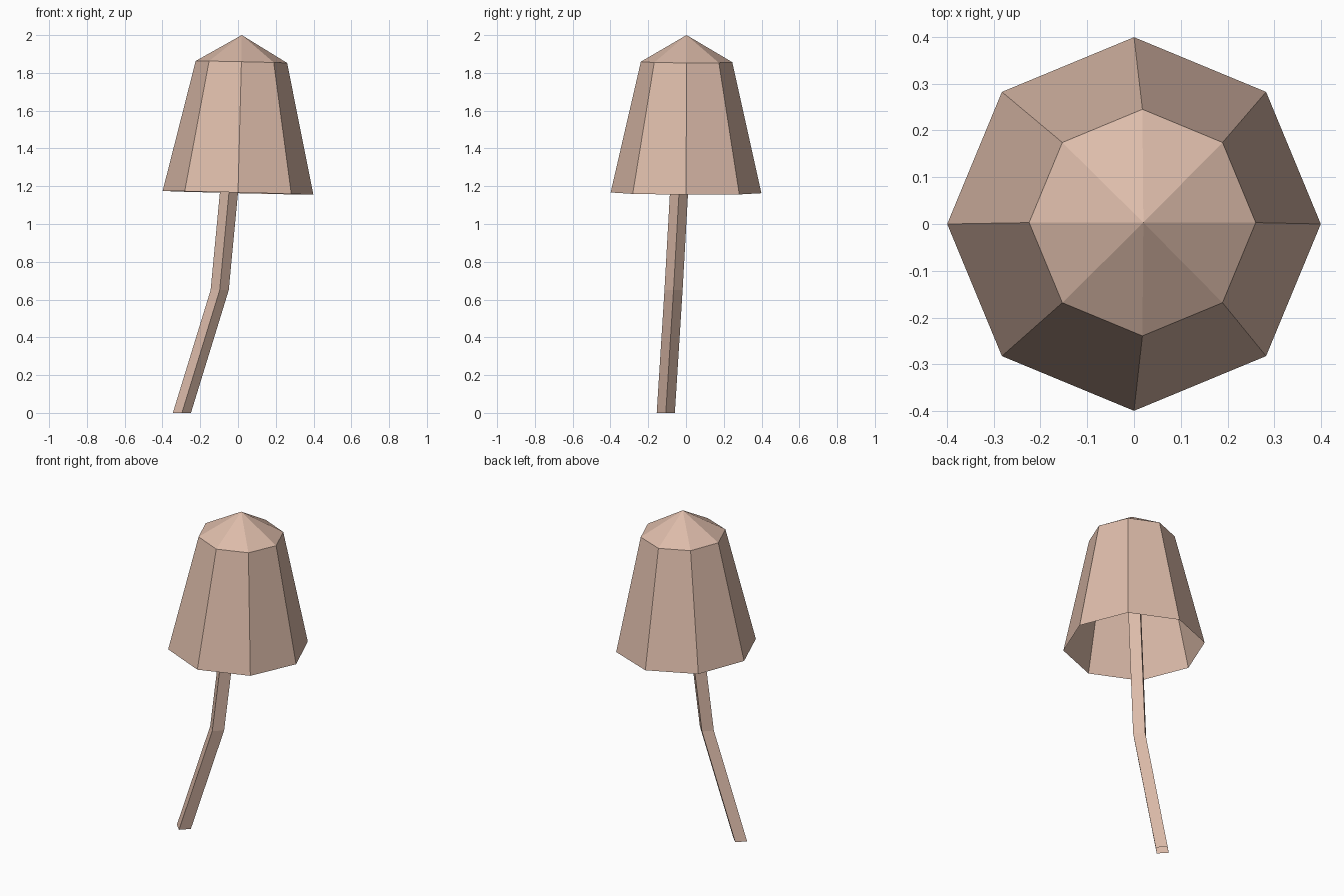
import bpy, bmesh, math

if "Cube" in bpy.data.objects:
    bpy.data.objects.remove(bpy.data.objects["Cube"])

skin = bpy.data.materials.new("pale_pinkish_tan")
skin.diffuse_color = (0.72, 0.50, 0.40, 1)
skin.use_nodes = True
skin.node_tree.nodes["Principled BSDF"].inputs["Base Color"].default_value = skin.diffuse_color


def ring(bm, centre, radius, sides, tilt=(0, 0)):
    # Ring of vertices; tilt is the z slope along x and y
    verts = []
    for i in range(sides):
        a = 2 * math.pi * i / sides
        x, y = radius * math.cos(a), radius * math.sin(a)
        verts.append(bm.verts.new((centre[0] + x, centre[1] + y,
                                   centre[2] + tilt[0] * x + tilt[1] * y)))
    return verts


def bridge(bm, low, high):
    n = len(low)
    for i in range(n):
        j = (i + 1) % n
        bm.faces.new((low[i], low[j], high[j], high[i]))


def finish(bm, name):
    me = bpy.data.meshes.new(name)
    bm.to_mesh(me)
    bm.free()
    me.materials.append(skin)
    ob = bpy.data.objects.new(name, me)
    bpy.context.collection.objects.link(ob)


# Open bell-shaped cap, eight sides, leaning slightly to the right
bm = bmesh.new()
rim = ring(bm, (0, 0, 1.165), 0.399, 8, (-0.025, -0.005))
shoulder = ring(bm, (0.018, 0.003, 1.858), 0.242, 8, (-0.022, -0.005))
bridge(bm, rim, shoulder)
tip = bm.verts.new((0.02, 0.003, 2.0))
for i in range(8):
    bm.faces.new((shoulder[i], shoulder[(i + 1) % 8], tip))
finish(bm, "mushroom_cap")

# Bent four-sided stem, open at the ends, running up inside the cap
bm = bmesh.new()
path = [(-0.297, -0.107, 0), (-0.097, -0.066, 0.65), (0.018, 0.002, 1.86)]
rings = [ring(bm, p, 0.048, 4) for p in path]
for low, high in zip(rings, rings[1:]):
    bridge(bm, low, high)
finish(bm, "mushroom_stem")
